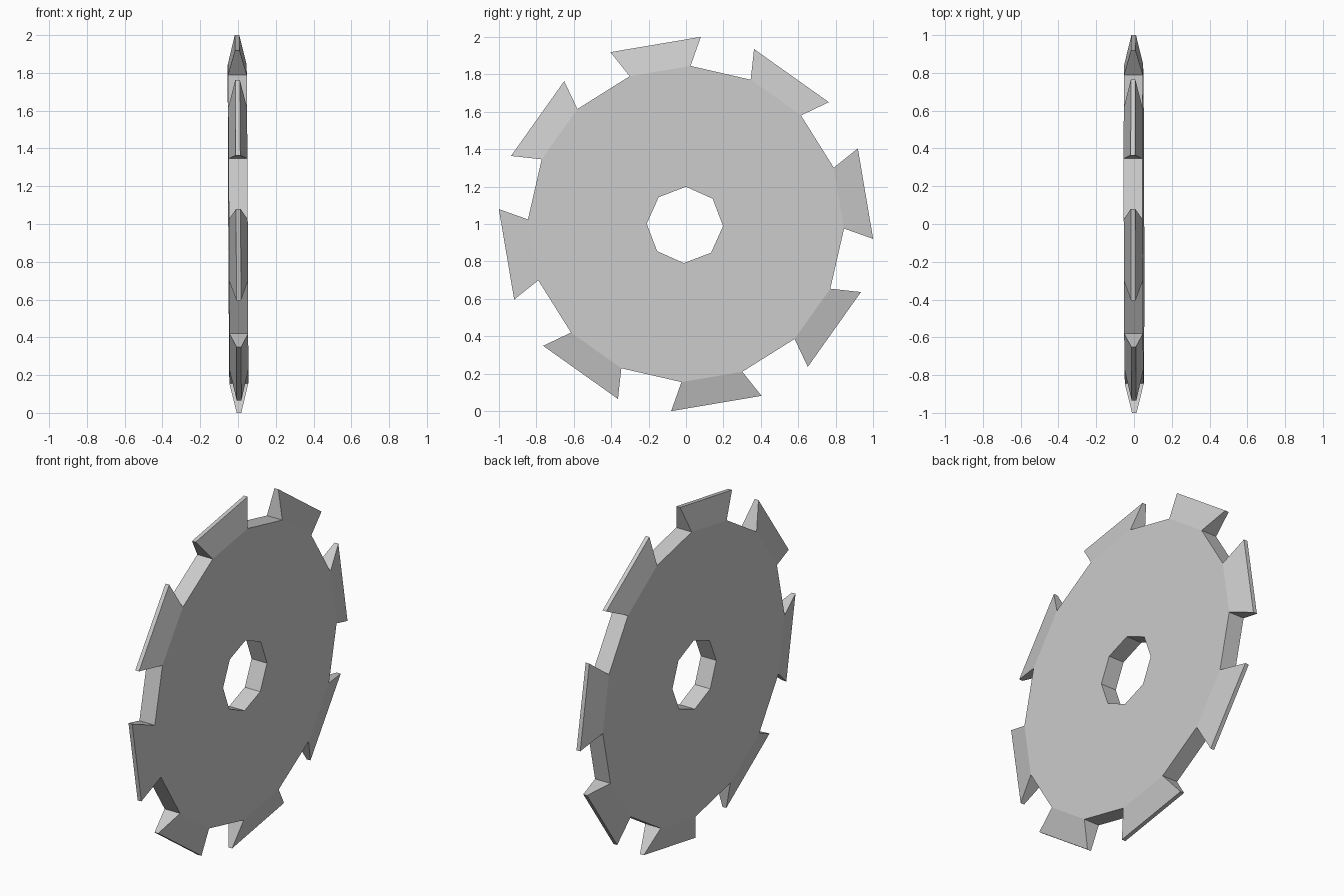
import bpy, bmesh
from math import radians, cos, sin

if "Cube" in bpy.data.objects:
    bpy.data.objects.remove(bpy.data.objects["Cube"])

TEETH = 8
START = 88.35            # angle of the first body corner, degrees
STEP = 360 / TEETH
bm = bmesh.new()


def point(x, r, deg, cy=0.0, cz=1.0):
    """Vertex at a polar position in the YZ plane, with the disc's slight lean."""
    y = cy + r * cos(radians(deg))
    z = cz + r * sin(radians(deg))
    lean = -0.005 * (z - 1) - 0.002 * y
    return bm.verts.new((x + lean, y, z))


# Rings for each side: hole corners, body corners, flared tooth tips
sides = []
for s in (-1, 1):
    hole = [point(s * 0.05, 0.204, START + STEP * k, -0.006, 0.995) for k in range(TEETH)]
    body = [point(s * 0.05, 0.845, START + STEP / 2 * k) for k in range(TEETH * 2)]
    tips = []
    for k in range(TEETH):
        mid = START + STEP / 4 + STEP * k
        tips.append([point(s * 0.012, 1.0032, mid + d) for d in (-14.15, 14.15)])
    sides.append((hole, body, tips))

# Flat disc faces and tapered tooth flanks
for hole, body, tips in sides:
    for k in range(TEETH):
        a, b, c = body[2 * k], body[2 * k + 1], body[(2 * k + 2) % (2 * TEETH)]
        bm.faces.new((hole[k], a, b, c, hole[(k + 1) % TEETH]))
        bm.faces.new((a, tips[k][0], tips[k][1], b))

# Walls through the thickness: bore, tooth outline and gaps
(h0, b0, t0), (h1, b1, t1) = sides
for k in range(TEETH):
    n, c = (k + 1) % TEETH, (2 * k + 2) % (2 * TEETH)
    bm.faces.new((h0[k], h0[n], h1[n], h1[k]))
    path0 = [b0[2 * k], t0[k][0], t0[k][1], b0[2 * k + 1], b0[c]]
    path1 = [b1[2 * k], t1[k][0], t1[k][1], b1[2 * k + 1], b1[c]]
    for i in range(4):
        bm.faces.new((path0[i], path0[i + 1], path1[i + 1], path1[i]))

bmesh.ops.recalc_face_normals(bm, faces=bm.faces)
mesh = bpy.data.meshes.new("saw_blade")
bm.to_mesh(mesh)
bm.free()
bpy.context.collection.objects.link(bpy.data.objects.new("saw_blade", mesh))
